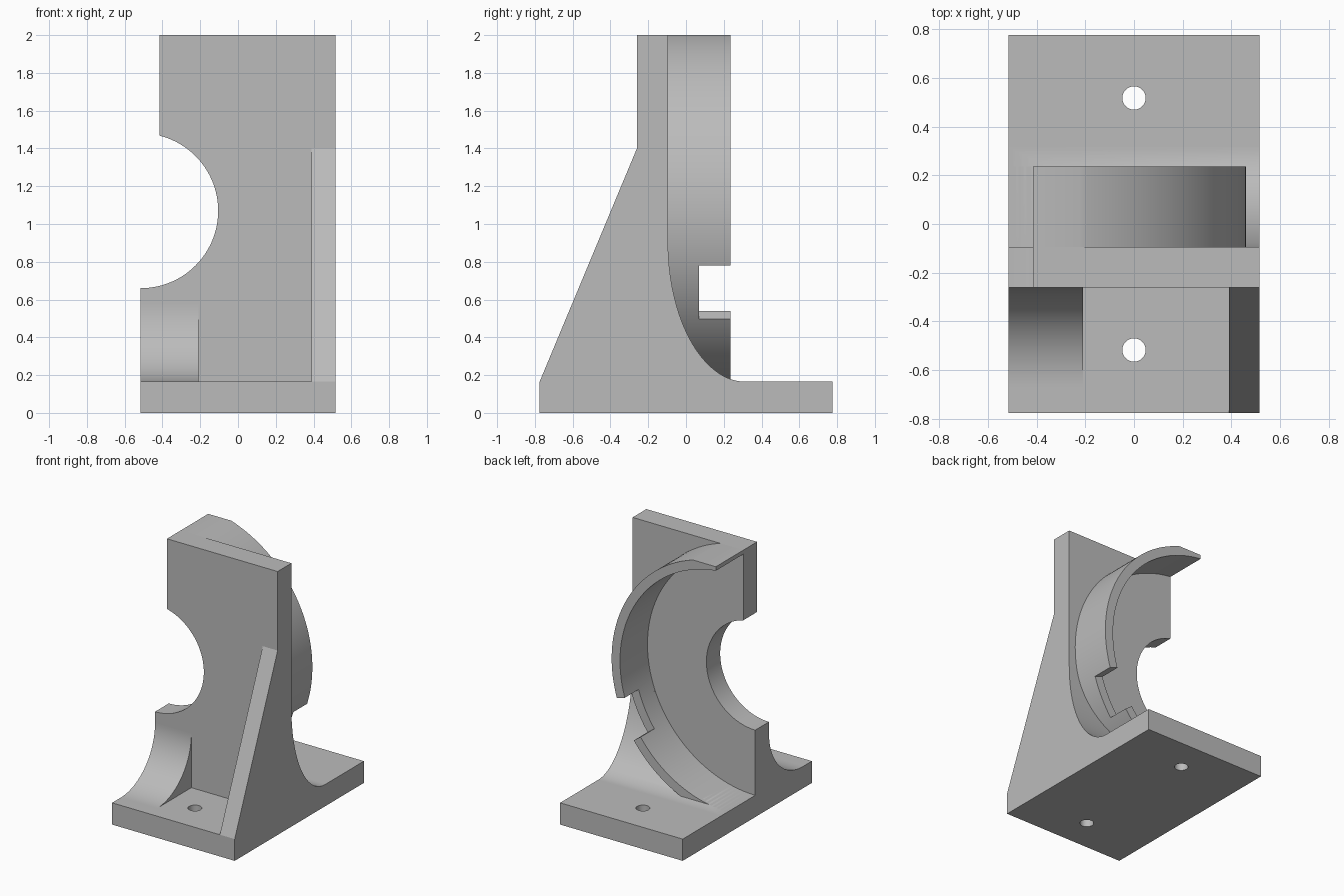
import bpy
import bmesh
from math import sin, cos, asin, acos, radians, pi

cube = bpy.data.objects.get("Cube")
if cube:
    bpy.data.objects.remove(cube, do_unlink=True)

# Single grey material
grey = bpy.data.materials.new("plain grey")
grey.use_nodes = True
COLOUR = (0.5, 0.5, 0.5, 1)
grey.diffuse_color = COLOUR
grey.node_tree.nodes["Principled BSDF"].inputs["Base Color"].default_value = COLOUR

# Shared dimensions
HALF_X, HALF_Y = 0.515, 0.775
BASE_TOP, TOP = 0.165, 2.0
FRONT, BACK, RING_BACK = -0.26, -0.095, 0.235
CX, CZ = -HALF_X, 1.07          # bore axis
BORE, R_IN, R_OUT = 0.41, 0.905, 0.975
CUT_X = -0.415                  # trimmed upper side


def arc(cx, cy, rx, ry, start, end, steps=48):
    angles = [start + (end - start) * i / steps for i in range(steps + 1)]
    return [(cx + rx * cos(a), cy + ry * sin(a)) for a in angles]


def prism(name, outline, axis, low, high):
    """Extrude a 2D outline along one axis."""
    place = {"x": lambda p, d: (d, p[0], p[1]),
             "y": lambda p, d: (p[0], d, p[1]),
             "z": lambda p, d: (p[0], p[1], d)}[axis]
    bm = bmesh.new()
    face = bm.faces.new([bm.verts.new(place(p, low)) for p in outline])
    moved = bmesh.ops.extrude_face_region(bm, geom=[face])["geom"]
    shift = place((0, 0), high - low)
    bmesh.ops.translate(bm, vec=shift,
                        verts=[v for v in moved if isinstance(v, bmesh.types.BMVert)])
    bmesh.ops.recalc_face_normals(bm, faces=bm.faces)
    mesh = bpy.data.meshes.new(name)
    bm.to_mesh(mesh)
    bm.free()
    mesh.materials.append(grey)
    obj = bpy.data.objects.new(name, mesh)
    bpy.context.collection.objects.link(obj)
    return obj


def activate(obj):
    bpy.ops.object.select_all(action="DESELECT")
    obj.select_set(True)
    bpy.context.view_layer.objects.active = obj


def cut(obj, cutter):
    mod = obj.modifiers.new("cut", "BOOLEAN")
    mod.operation, mod.solver, mod.object = "DIFFERENCE", "EXACT", cutter
    activate(obj)
    bpy.ops.object.modifier_apply(modifier=mod.name)
    bpy.data.objects.remove(cutter, do_unlink=True)


# Base plate with two bolt holes
base = prism("base_plate", [(-HALF_X, -HALF_Y), (HALF_X, -HALF_Y),
                            (HALF_X, HALF_Y), (-HALF_X, HALF_Y)], "z", 0, BASE_TOP)
for y in (-0.517, 0.517):
    cut(base, prism("hole_cutter", arc(0, y, 0.048, 0.048, 0, 2 * pi)[:-1], "z", -0.1, 0.3))

# Upright plate with the half-round bore
bore = arc(CX, CZ, BORE, BORE, acos((CUT_X - CX) / BORE), -pi / 2)
upright = prism("upright_plate", [(-HALF_X, BASE_TOP), (HALF_X, BASE_TOP),
                                  (HALF_X, TOP), (CUT_X, TOP)] + bore, "y", FRONT, BACK)

# Sloping side rib
rib = prism("side_rib", [(-HALF_Y, BASE_TOP), (FRONT, BASE_TOP), (FRONT, 1.4)],
            "x", 0.39, HALF_X)

# Concave front gusset
r = 0.41
gusset = prism("front_gusset", [(FRONT, BASE_TOP)]
               + arc(FRONT - r, BASE_TOP + r, r, r, 0, -pi / 2), "x", -HALF_X, -0.21)

# Elliptical rear fillet, cleared inside the ring
a, b = 0.41, 0.74
fillet = prism("rear_fillet", [(BACK, BASE_TOP)]
               + arc(BACK + a, BASE_TOP + b, a, b, pi, 1.5 * pi), "x", -HALF_X, HALF_X)
cut(fillet, prism("ring_cutter", arc(CX, CZ, R_IN, R_IN, 0, 2 * pi, 192)[:-1], "y", -0.2, 0.6))

# Half ring behind the upright, trimmed flat at the top and base
outer = arc(CX, CZ, R_OUT, R_OUT, asin((BASE_TOP - CZ) / R_OUT), asin((TOP - CZ) / R_OUT), 72)
inner = arc(CX, CZ, R_IN, R_IN, acos((CUT_X - CX) / R_IN), -pi / 2, 84)
ring = prism("half_ring", outer + [(CUT_X, TOP)] + inner, "y", BACK, RING_BACK)

# Notch in the rear edge of the ring
lo, hi = radians(-36), radians(-17.3)
wedge = [(CX + d * cos(t), CZ + d * sin(t))
         for d, t in ((0.8, lo), (1.1, lo), (1.1, hi), (0.8, hi))]
cut(ring, prism("notch_cutter", wedge, "y", 0.07, 0.4))

for part in (base, upright, rib, gusset, fillet, ring):
    activate(part)
    bpy.ops.object.shade_smooth_by_angle(angle=radians(30))
